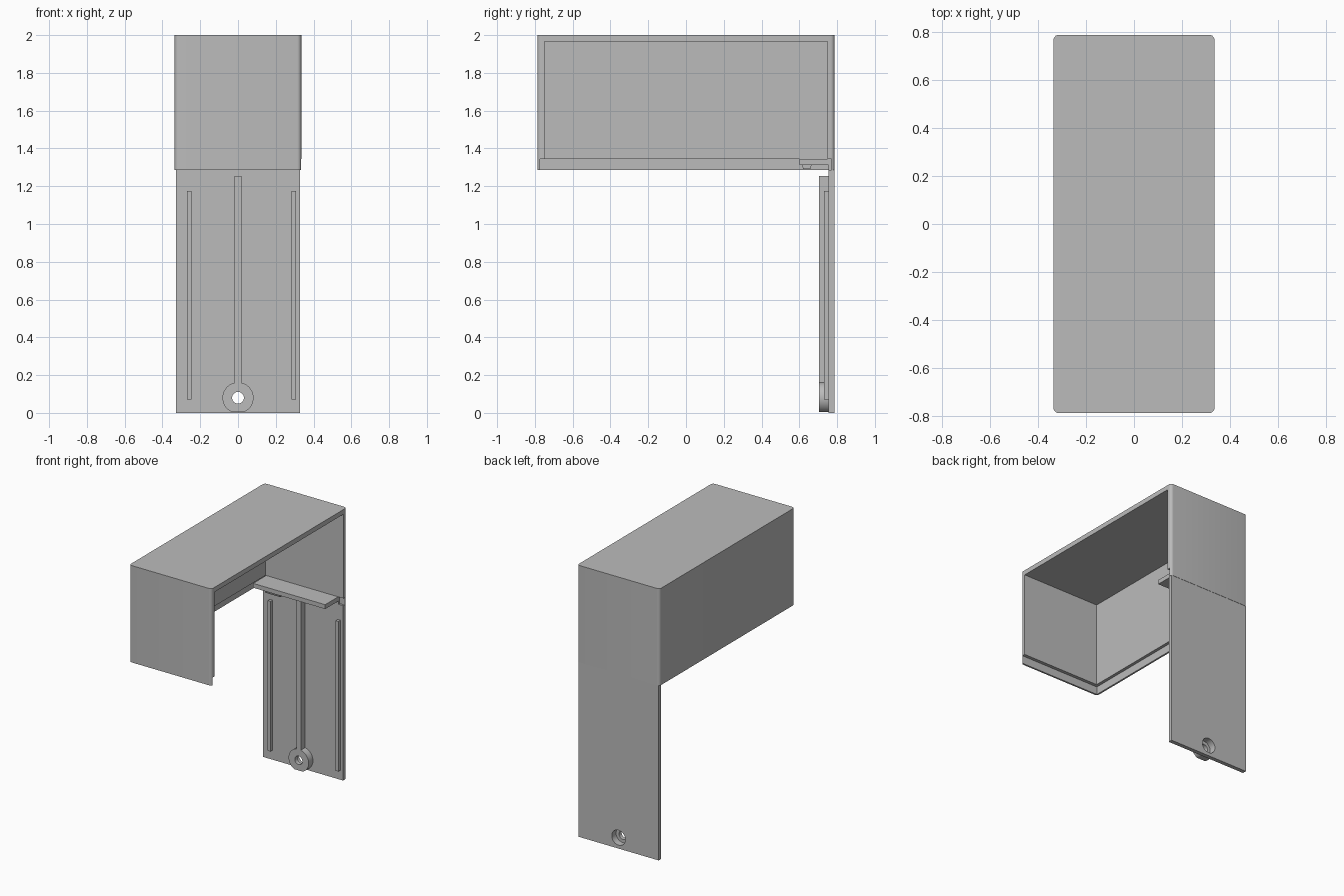
import bpy, bmesh, math

cube = bpy.data.objects.get("Cube")
if cube:
    bpy.data.objects.remove(cube, do_unlink=True)

grey = bpy.data.materials.new("plain grey")
grey.use_nodes = True
grey.diffuse_color = (0.5, 0.5, 0.5, 1)
grey.node_tree.nodes["Principled BSDF"].inputs["Base Color"].default_value = (0.5, 0.5, 0.5, 1)


def finish(name, bm):
    bmesh.ops.recalc_face_normals(bm, faces=bm.faces)
    mesh = bpy.data.meshes.new(name)
    bm.to_mesh(mesh)
    bm.free()
    mesh.materials.append(grey)
    obj = bpy.data.objects.new(name, mesh)
    bpy.context.collection.objects.link(obj)
    return obj


def box(name, x, y, z, round_corners=0):
    bm = bmesh.new()
    bmesh.ops.create_cube(bm, size=1)
    for v in bm.verts:
        v.co = [lo + (c + 0.5) * (hi - lo) for c, (lo, hi) in zip(v.co, (x, y, z))]
    if round_corners:
        upright = [e for e in bm.edges if abs(e.verts[0].co.z - e.verts[1].co.z) > 0.01]
        bmesh.ops.bevel(bm, geom=upright, offset=round_corners, segments=6,
                        profile=0.5, affect='EDGES')
    return finish(name, bm)


def disc(name, radius, z, y, floor=-1, sides=48):
    """Round prism along y, cut flat at the floor height."""
    bm = bmesh.new()
    ring = []
    for i in range(sides):
        a = math.tau * i / sides
        ring.append(bm.verts.new((radius * math.cos(a), y[0],
                                  max(floor, z + radius * math.sin(a)))))
    face = bm.faces.new(ring)
    out = bmesh.ops.extrude_face_region(bm, geom=[face])
    for v in out["geom"]:
        if isinstance(v, bmesh.types.BMVert):
            v.co.y = y[1]
    return finish(name, bm)


def select(obj):
    bpy.ops.object.select_all(action='DESELECT')
    obj.select_set(True)
    bpy.context.view_layer.objects.active = obj


def cut(obj, cutters):
    select(obj)
    for c in cutters:
        m = obj.modifiers.new("cut", 'BOOLEAN')
        m.operation = 'DIFFERENCE'
        m.solver = 'EXACT'
        m.object = c
        bpy.ops.object.modifier_apply(modifier=m.name)


def smooth(obj):
    select(obj)
    bpy.ops.object.shade_smooth_by_angle(angle=math.radians(30))


# Hood: rounded box, open below and on one side, with a thin stepped lip
hood = box("hood", (-0.335, 0.335), (-0.787, 0.787), (1.287, 2), 0.022)
cavity = box("cavity_cutter", (-0.3, 1), (-0.75, 0.75), (1, 1.965))
lip = box("lip_cutter", (-0.322, 1), (-0.774, 0.77), (1, 1.345))
cut(hood, [cavity, lip])
smooth(hood)

# Back plate and round boss, with a stepped screw hole
plate = box("back_plate", (-0.327, 0.327), (0.755, 0.785), (0, 1.287))
boss = disc("screw_boss", 0.082, 0.08, (0.705, 0.755), floor=0.006)
hole = disc("hole_cutter", 0.031, 0.08, (0.6, 0.9))
counterbore = disc("counterbore_cutter", 0.055, 0.08, (0.735, 0.9))
for part in (plate, boss):
    cut(part, [hole, counterbore])
    smooth(part)

# Stiffening ribs on the plate
box("centre_rib", (-0.018, 0.018), (0.705, 0.755), (0.155, 1.255))
for name, x in (("right_rib", -0.258), ("left_rib", 0.295)):
    box(name, (x - 0.011, x + 0.011), (0.73, 0.755), (0.07, 1.175))

# Tongue, shelf and catch that hook under the hood
box("tongue", (-0.297, 0.29), (0.755, 0.769), (1.287, 1.312))
box("shelf", (-0.297, 0.29), (0.6, 0.769), (1.312, 1.344))
catch = box("catch", (-0.21, -0.09), (0.613, 0.665), (1.29, 1.312))
for v in catch.data.vertices:
    if v.co.z < 1.3:
        v.co.y += 0.008 if v.co.y < 0.64 else -0.008

for helper in (cavity, lip, hole, counterbore):
    bpy.data.objects.remove(helper, do_unlink=True)
